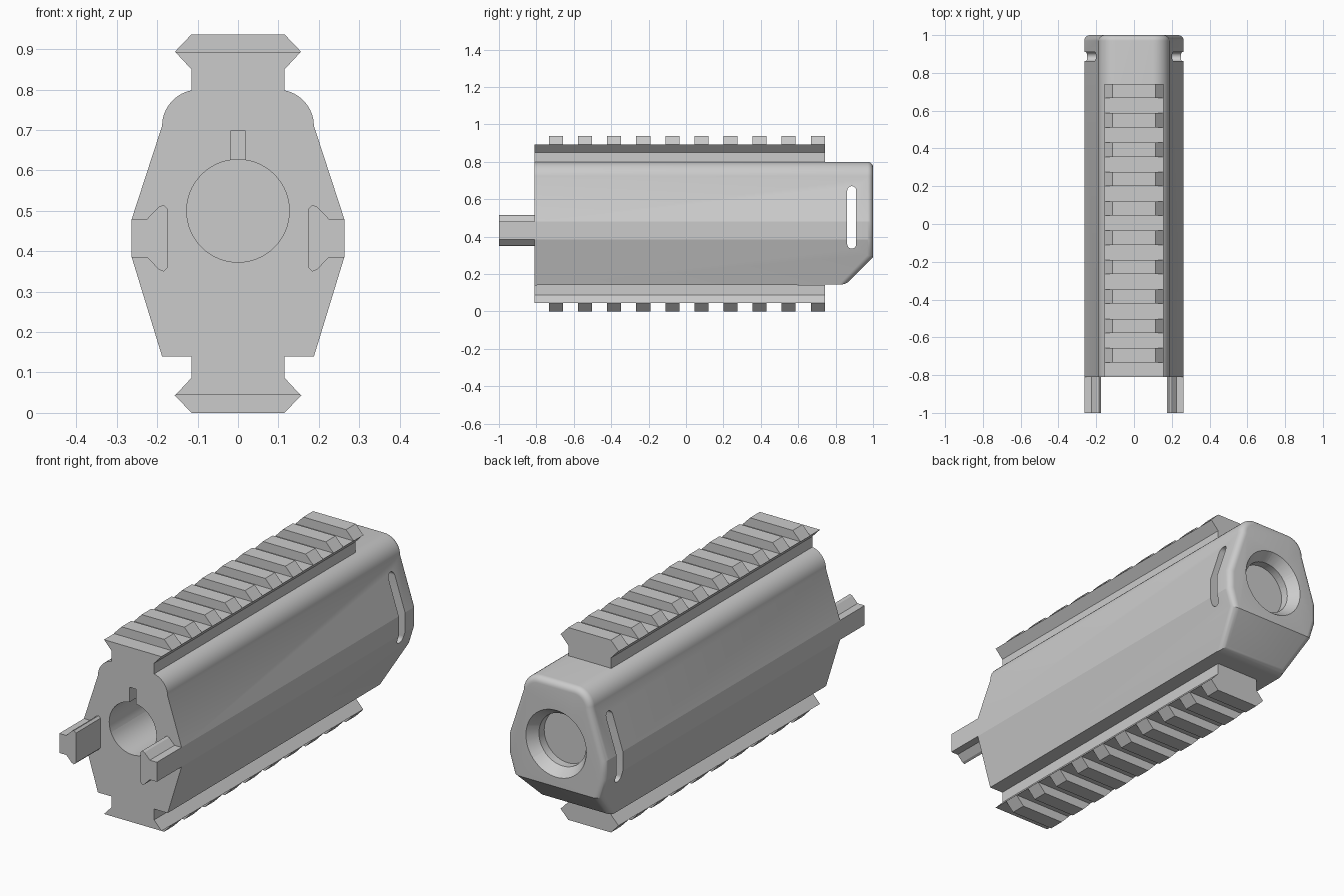
import bpy, bmesh, math
from mathutils import Vector

cube = bpy.data.objects.get("Cube")
if cube:
    bpy.data.objects.remove(cube)

grey = bpy.data.materials.new("matte grey")
grey.use_nodes = True
COLOUR = (0.6, 0.6, 0.6, 1)
grey.diffuse_color = COLOUR
grey.node_tree.nodes["Principled BSDF"].inputs["Base Color"].default_value = COLOUR

FRONT, BACK = -0.81, 1.0
RAIL_BACK = 0.742
BORE_Z, BORE_R = 0.5, 0.127
HEIGHT = 0.937


def finish(name, bm):
    bmesh.ops.recalc_face_normals(bm, faces=bm.faces)
    mesh = bpy.data.meshes.new(name)
    bm.to_mesh(mesh)
    bm.free()
    ob = bpy.data.objects.new(name, mesh)
    ob.data.materials.append(grey)
    bpy.context.collection.objects.link(ob)
    return ob


def extrude(points, vec):
    """Closed prism from a loop of 3D points."""
    bm = bmesh.new()
    face = bm.faces.new([bm.verts.new(p) for p in points])
    moved = bmesh.ops.extrude_face_region(bm, geom=[face], use_keep_orig=True)
    verts = [v for v in moved["geom"] if isinstance(v, bmesh.types.BMVert)]
    bmesh.ops.translate(bm, verts=verts, vec=vec)
    return bm


def prism(xz, y0, y1):
    return extrude([(x, y0, z) for x, z in xz], (0, y1 - y0, 0))


def both_sides(half):
    return half + [(-x, z) for x, z in reversed(half)]


def cut(ob, cutter):
    cutter.hide_render = True
    mod = ob.modifiers.new("cut", 'BOOLEAN')
    mod.operation = 'DIFFERENCE'
    mod.solver = 'EXACT'
    mod.object = cutter
    bpy.context.view_layer.objects.active = ob
    bpy.ops.object.modifier_apply(modifier=mod.name)
    bpy.data.objects.remove(cutter)


def cone(r_front, r_back, y0, y1):
    """Round cutter along y, centred on the bore."""
    rings = []
    bm = bmesh.new()
    n = 64
    for r, y in ((r_front, y0), (r_back, y1)):
        rings.append([bm.verts.new((r * math.cos(math.tau * i / n), y,
                                    BORE_Z + r * math.sin(math.tau * i / n)))
                      for i in range(n)])
        bm.faces.new(rings[-1])
    for i in range(n):
        j = (i + 1) % n
        bm.faces.new((rings[0][i], rings[0][j], rings[1][j], rings[1][i]))
    return finish("cutter", bm)


# Body: faceted section with rounded shoulders
shoulder = [(0.098 + 0.09 * math.sin(math.radians(a)),
             0.71 + 0.09 * math.cos(math.radians(a))) for a in range(0, 91, 9)]
section = both_sides(shoulder + [(0.263, 0.48), (0.263, 0.385), (0.188, 0.14)])
bm = prism(section, FRONT, BACK)

# Sloped cut under the back end
slope = Vector((0, 1, -1)).normalized()
cut_geom = bmesh.ops.bisect_plane(bm, geom=bm.verts[:] + bm.edges[:] + bm.faces[:],
                                  plane_co=(0, 1, 0.29), plane_no=slope, clear_outer=True)
rim = [e for e in cut_geom["geom_cut"] if isinstance(e, bmesh.types.BMEdge)]
bmesh.ops.contextual_create(bm, geom=rim)
bmesh.ops.recalc_face_normals(bm, faces=bm.faces)
bm.normal_update()

# Rounded rim around the back faces
ends = {f for f in bm.faces if f.normal.y > 0.5}
rim = [e for e in bm.edges if sum(f in ends for f in e.link_faces) == 1]
bmesh.ops.bevel(bm, geom=rim, offset=0.03, segments=6, profile=0.5,
                affect='EDGES', clamp_overlap=False)
body = finish("body", bm)

# Bore, flared mouth, key notch and side slot
cut(body, cone(BORE_R, BORE_R, FRONT - 0.1, BACK + 0.1))
cut(body, cone(BORE_R - 0.002, 0.199, 0.948, 1.05))
cut(body, finish("cutter", prism(both_sides([(0.018, 0.58), (0.018, 0.698)]),
                                 FRONT - 0.1, FRONT + 0.1)))
r, mid, low, high = 0.024, 0.886, 0.36, 0.646
stadium = []
for i in range(26):
    a = math.pi * (i if i < 13 else i - 1) / 12
    stadium.append((-0.5, mid + r * math.cos(a), (high if i < 13 else low) + r * math.sin(a)))
cut(body, finish("cutter", extrude(stadium, (1, 0, 0))))

bpy.ops.object.select_all(action='DESELECT')
body.select_set(True)
bpy.context.view_layer.objects.active = body
bpy.ops.object.shade_smooth_by_angle(angle=math.radians(16))

# Toothed rails above and below
rail_half = [(0.155, 0.893), (0.115, 0.85), (0.115, 0.795)]
tooth_half = [(0.115, HEIGHT), (0.157, 0.893)]
for name, flip in (("top", False), ("bottom", True)):
    def place(half):
        return both_sides([(x, HEIGHT - z if flip else z) for x, z in half])
    finish(name + "_rail", prism(place(rail_half), FRONT, RAIL_BACK))
    teeth = finish(name + "_rail_teeth", prism(place(tooth_half), RAIL_BACK - 0.075, RAIL_BACK))
    array = teeth.modifiers.new("row", 'ARRAY')
    array.count = 10
    array.use_relative_offset = False
    array.use_constant_offset = True
    array.constant_offset_displace = (0, -0.1555, 0)

# Front prongs with hooked inner edges
prong = [(0.263, 0.48), (0.225, 0.48), (0.196, 0.51), (0.184, 0.515), (0.174, 0.505),
         (0.174, 0.36), (0.184, 0.35), (0.196, 0.355), (0.225, 0.385), (0.263, 0.385)]
for name, side in (("left_prong", 1), ("right_prong", -1)):
    finish(name, prism([(side * x, z) for x, z in prong], -1.0, FRONT))
